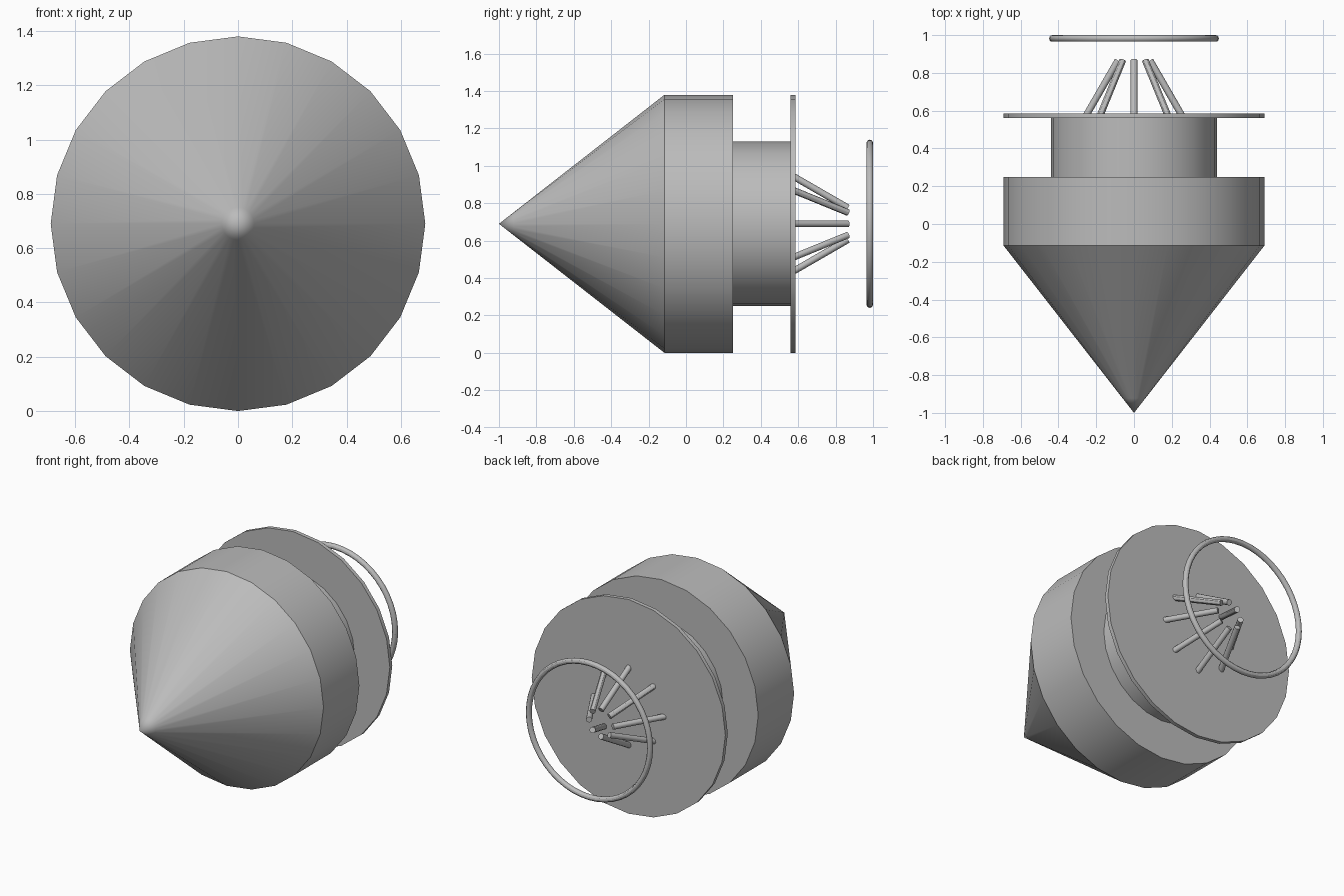
import bpy
import math
from mathutils import Vector

cube = bpy.data.objects.get("Cube")
if cube:
    bpy.data.objects.remove(cube, do_unlink=True)

RADIUS = 0.69
AXIS = Vector((0, 0, RADIUS))   # the model's long axis runs along y at this height

grey = bpy.data.materials.new("plain_grey")
grey.use_nodes = True
colour = (0.5, 0.5, 0.5, 1)
grey.diffuse_color = colour
grey.node_tree.nodes["Principled BSDF"].inputs["Base Color"].default_value = colour


def finish(name):
    ob = bpy.context.object
    ob.name = ob.data.name = name
    ob.data.materials.append(grey)
    bpy.ops.object.shade_smooth_by_angle(angle=math.radians(30))
    return ob


def rod(name, start, end, radius, sides, end_radius=None):
    """Cylinder or cone between two points relative to the axis."""
    start, end = Vector(start), Vector(end)
    way = end - start
    bpy.ops.mesh.primitive_cone_add(
        vertices=sides, radius1=radius,
        radius2=radius if end_radius is None else end_radius,
        depth=way.length, location=AXIS + (start + end) / 2,
        rotation=way.to_track_quat('Z', 'Y').to_euler())
    return finish(name)


# Nose cone with a short pointed tip
TIP_RADIUS = 0.06
base_y, tip_y = -0.115, -1.0
ring_y = tip_y + (base_y - tip_y) * TIP_RADIUS / RADIUS
rod("nose_cone", (0, base_y, 0), (0, ring_y, 0), RADIUS, 24, TIP_RADIUS)
rod("nose_tip", (0, ring_y, 0), (0, tip_y, 0), TIP_RADIUS, 24, 0)

# Body, narrower neck and thin back plate
rod("body", (0, base_y, 0), (0, 0.25, 0), RADIUS, 24)
rod("neck", (0, 0.25, 0), (0, 0.56, 0), 0.44, 24)
rod("back_plate", (0, 0.56, 0), (0, 0.585, 0), RADIUS, 24)

# Eight prongs leaning in towards the axis
for i in range(8):
    a = i * math.tau / 8
    c, s = math.cos(a), math.sin(a)
    rod(f"prong_{i + 1}", (0.253 * c, 0.575, 0.253 * s),
        (0.085 * c, 0.866, 0.085 * s), 0.018, 12)

# Floating ring behind the prongs
bpy.ops.mesh.primitive_torus_add(
    major_radius=0.432, minor_radius=0.0175, major_segments=48, minor_segments=12,
    location=AXIS + Vector((0, 0.9825, 0)), rotation=(math.pi / 2, 0, 0))
finish("rear_ring")
